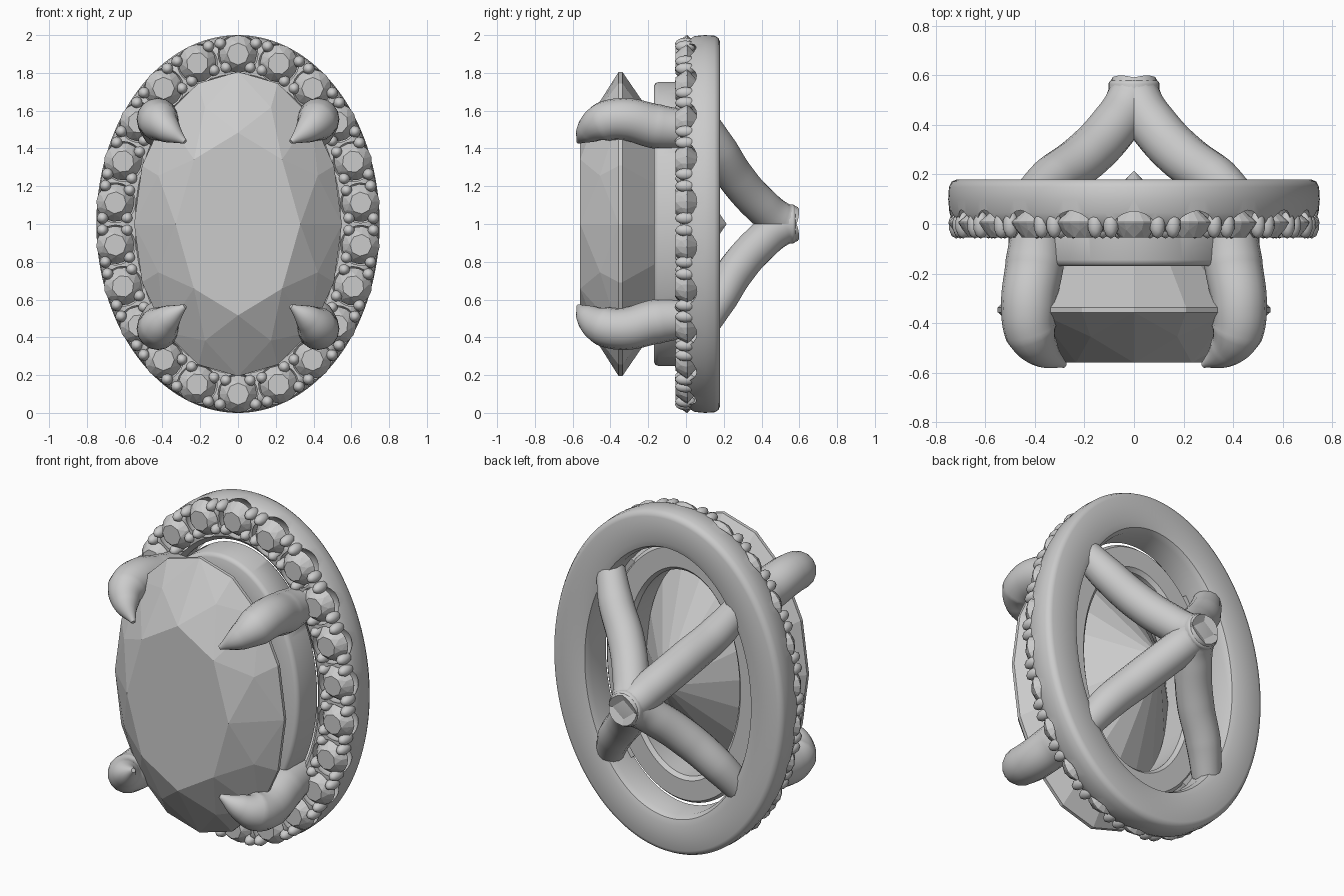
import bpy, bmesh, math
from mathutils import Vector, Matrix

cube = bpy.data.objects.get("Cube")
if cube:
    bpy.data.objects.remove(cube, do_unlink=True)

grey = bpy.data.materials.new("plain grey")
grey.use_nodes = True
colour = (0.6, 0.6, 0.6, 1)
grey.diffuse_color = colour
grey.node_tree.nodes["Principled BSDF"].inputs["Base Color"].default_value = colour


def add_object(name, data):
    obj = bpy.data.objects.new(name, data)
    bpy.context.collection.objects.link(obj)
    data.materials.append(grey)
    return obj


def mesh_object(name, bm):
    bmesh.ops.recalc_face_normals(bm, faces=bm.faces)
    mesh = bpy.data.meshes.new(name)
    bm.to_mesh(mesh)
    bm.free()
    return add_object(name, mesh)


def select(obj):
    bpy.ops.object.select_all(action='DESELECT')
    obj.select_set(True)
    bpy.context.view_layer.objects.active = obj


def smooth(obj, angle=40):
    select(obj)
    bpy.ops.object.shade_smooth_by_angle(angle=math.radians(angle))


def oval_ring(name, a, b, profile, n=160):
    """Sweep a closed (offset, y) profile round an upright ellipse."""
    bm = bmesh.new()
    loops = []
    for i in range(n):
        t = math.tau * i / n
        loops.append([bm.verts.new(((a + d) * math.cos(t), y, 1 + (b + d) * math.sin(t)))
                      for d, y in profile])
    m = len(profile)
    for i in range(n):
        p, q = loops[i], loops[(i + 1) % n]
        for j in range(m):
            k = (j + 1) % m
            bm.faces.new((p[j], p[k], q[k], q[j]))
    return mesh_object(name, bm)


def cut_gem(name, a, b, table, girdle, culet, table_size):
    """Brilliant cut as the hull of table, crown, girdle and culet points."""
    bm = bmesh.new()

    def oval(count, scale, y, turn=0.0):
        for i in range(count):
            t = math.tau * (i + turn) / count
            bm.verts.new((a * scale * math.sin(t), y, b * scale * math.cos(t)))

    height = girdle - table
    oval(8, table_size, table)
    oval(8, (1 + table_size) / 2 + 0.03, table + height * 0.5, 0.5)
    oval(16, 1, girdle - height * 0.03)
    oval(16, 1, girdle + height * 0.06)
    bm.verts.new((0, culet, 0))
    bmesh.ops.convex_hull(bm, input=bm.verts)
    bmesh.ops.dissolve_limit(bm, angle_limit=0.01, verts=bm.verts, edges=bm.edges)
    return mesh_object(name, bm)


def tapered_tube(name, points):
    """Smooth round tube through (x, y, z, radius) points."""
    curve = bpy.data.curves.new(name, 'CURVE')
    curve.dimensions = '3D'
    curve.bevel_depth = 1
    curve.bevel_resolution = 6
    curve.resolution_u = 10
    curve.use_fill_caps = True
    spline = curve.splines.new('BEZIER')
    spline.bezier_points.add(len(points) - 1)
    for bp, (x, y, z, r) in zip(spline.bezier_points, points):
        bp.co = (x, y, z)
        bp.radius = r
        bp.handle_left_type = bp.handle_right_type = 'AUTO'
    obj = add_object(name, curve)
    select(obj)
    bpy.ops.object.convert(target='MESH')
    smooth(bpy.context.object)


def stations(a, b, count, shift):
    """Evenly spaced (point, outward normal) pairs along an ellipse."""
    steps = 4000
    pts = [Vector((a * math.sin(math.tau * i / steps), 0, b * math.cos(math.tau * i / steps)))
           for i in range(steps + 1)]
    run = [0.0]
    for p, q in zip(pts, pts[1:]):
        run.append(run[-1] + (q - p).length)
    result, i = [], 0
    for k in range(count):
        while run[i] < run[-1] * (k + shift) / count:
            i += 1
        p = pts[i]
        result.append((p + Vector((0, 0, 1)), Vector((p.x / a**2, 0, p.z / b**2)).normalized()))
    return result


# Halo frame, with a round seat cut out for every small stone
STONES = 22
seats = stations(0.655, 0.9, STONES, 0)
halo = oval_ring("halo_frame", 0.635, 0.885, [
    (0.05, -0.03), (0.09, -0.005), (0.11, 0.045), (0.115, 0.1), (0.112, 0.15), (0.1, 0.172),
    (0.08, 0.18), (-0.06, 0.18), (-0.095, 0.168), (-0.112, 0.135), (-0.115, 0), (-0.09, -0.025)])
bm = bmesh.new()
for p, normal in seats:
    place = Matrix.Translation(p) @ Matrix.Diagonal((1, 0.95, 1, 1))
    bmesh.ops.create_uvsphere(bm, u_segments=24, v_segments=14, radius=0.11, matrix=place)
cutter = mesh_object("seat_cutter", bm)
cutter.hide_render = True
cut = halo.modifiers.new("seats", 'BOOLEAN')
cut.operation = 'DIFFERENCE'
cut.solver = 'EXACT'
cut.object = cutter
select(halo)
bpy.ops.object.modifier_apply(modifier=cut.name)
bpy.data.objects.remove(cutter, do_unlink=True)
smooth(halo)

# Small halo stones
stone = cut_gem("halo_stone", 0.1, 0.1, -0.055, 0.005, 0.095, 0.58)
for i, (p, normal) in enumerate(seats):
    obj = stone if i == 0 else stone.copy()
    if i:
        bpy.context.collection.objects.link(obj)
    obj.location = p
    obj.rotation_euler.y = math.atan2(normal.x, normal.z)

# Holding beads: two outside and two inside every gap between stones
bm = bmesh.new()
for p, normal in stations(0.655, 0.9, STONES, 0.5):
    along = Vector((normal.z, 0, -normal.x))
    for out in (0.062, -0.068):
        for side in (-0.032, 0.032):
            c = p + normal * out + along * side + Vector((0, -0.003, 0))
            place = Matrix.Translation(c) @ Matrix.Diagonal((1, 1.75, 1, 1))
            bmesh.ops.create_icosphere(bm, subdivisions=2, radius=0.032, matrix=place)
smooth(mesh_object("halo_beads", bm), 60)

# Inner gallery ring under the main stone
smooth(oval_ring("gallery_ring", 0.43, 0.675, [
    (0.055, -0.17), (0.07, -0.162), (0.077, -0.145), (0.077, 0.01), (0.06, 0.03),
    (-0.055, 0.03), (-0.075, 0.01), (-0.075, -0.15), (-0.055, -0.17)]))

# Main stone
gem = cut_gem("main_stone", 0.55, 0.806, -0.56, -0.35, 0.215, 0.6)
gem.location.z = 1

# Four claws in front and four curved legs behind
claw = [(0.39, 0.02, 0.5, 0.1), (0.4, -0.15, 0.515, 0.118), (0.425, -0.33, 0.555, 0.112),
        (0.415, -0.44, 0.54, 0.105), (0.365, -0.515, 0.495, 0.07), (0.28, -0.57, 0.435, 0.012)]
leg = [(0.42, 0.1, 0.53, 0.08), (0.33, 0.18, 0.39, 0.095), (0.2, 0.27, 0.24, 0.1),
       (0.085, 0.39, 0.105, 0.1), (0.02, 0.49, 0.025, 0.098), (0, 0.56, 0, 0.095)]
for sx, side in ((1, "left"), (-1, "right")):
    for sz, level in ((1, "upper"), (-1, "lower")):
        for part, path in (("claw", claw), ("back_leg", leg)):
            tapered_tube(f"{level}_{side}_{part}",
                         [(sx * x, y, 1 + sz * z, r) for x, y, z, r in path])

# Round hub where the legs meet
bm = bmesh.new()
bmesh.ops.create_cone(bm, cap_ends=True, segments=32, radius1=0.103, radius2=0.103, depth=0.1,
                      matrix=Matrix.Translation((0, 0.53, 1)) @ Matrix.Rotation(math.pi / 2, 4, 'X'))
rims = [e for e in bm.edges if abs(e.verts[0].co.y - e.verts[1].co.y) < 0.001]
bmesh.ops.bevel(bm, geom=rims, offset=0.015, segments=3, affect='EDGES', profile=0.5)
smooth(mesh_object("hub", bm))
